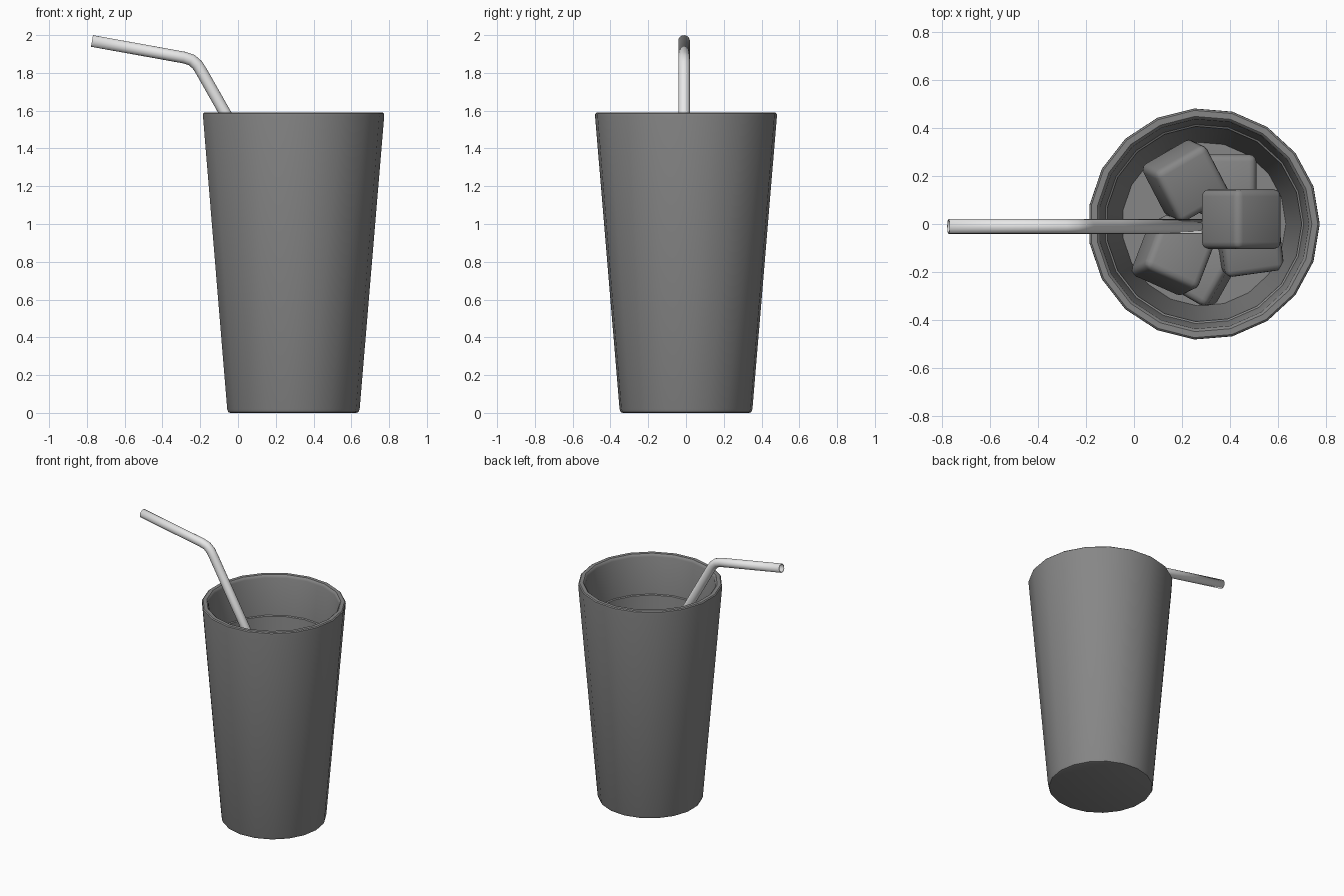
import bpy, bmesh, math
from mathutils import Vector, Euler

if "Cube" in bpy.data.objects:
    bpy.data.objects.remove(bpy.data.objects["Cube"])

CX = 0.291


def mat(name, v):
    m = bpy.data.materials.new(name)
    m.diffuse_color = (v, v, v, 1)
    m.use_nodes = True
    m.node_tree.nodes["Principled BSDF"].inputs["Base Color"].default_value = m.diffuse_color
    return m


glass_grey = mat("glass_grey", 0.24)
straw_white = mat("straw_white", 0.8)


def finish(name, bm, material, angle=40):
    bmesh.ops.recalc_face_normals(bm, faces=bm.faces)
    me = bpy.data.meshes.new(name)
    bm.to_mesh(me)
    bm.free()
    ob = bpy.data.objects.new(name, me)
    bpy.context.collection.objects.link(ob)
    me.materials.append(material)
    bpy.ops.object.select_all(action='DESELECT')
    ob.select_set(True)
    bpy.context.view_layer.objects.active = ob
    bpy.ops.object.shade_smooth_by_angle(angle=math.radians(angle))
    return ob


def bridge(bm, rings):
    for a, b in zip(rings, rings[1:]):
        n = len(a)
        for i in range(n):
            bm.faces.new((a[i], a[(i + 1) % n], b[(i + 1) % n], b[i]))


# Tumbler: 19-sided lathe, rounded foot and lip, drink line inside
profile = [(0.335, 0.0), (0.347, 0.004), (0.353, 0.02), (0.483, 1.57),
           (0.482, 1.584), (0.475, 1.59), (0.45, 1.59), (0.443, 1.584),
           (0.438, 1.57), (0.416, 1.305), (0.408, 1.30), (0.342, 0.47)]
bm = bmesh.new()
N = 19
rings = [[bm.verts.new((CX + r * math.cos(2 * math.pi * i / N),
                        r * math.sin(2 * math.pi * i / N), z)) for i in range(N)]
         for r, z in profile]
bridge(bm, rings)
bm.faces.new(rings[0])
bm.faces.new(rings[-1])
finish("tumbler", bm, glass_grey)

# Bent hollow straw: circle swept along a path in the xz plane
path = [Vector((x, -0.01, z)) for x, z in
        [(-0.773, 1.969), (-0.285, 1.881), (-0.245, 1.868), (-0.215, 1.842),
         (-0.192, 1.805), (-0.07, 1.59), (0.47, 0.64)]]
bm = bmesh.new()
rings = []
for i, p in enumerate(path):
    t = (path[min(i + 1, len(path) - 1)] - path[max(i - 1, 0)]).normalized()
    side = Vector((0, 1, 0))
    up = t.cross(side)
    rings.append([bm.verts.new(p + 0.031 * (math.cos(a) * side + math.sin(a) * up))
                  for a in (2 * math.pi * k / 16 for k in range(16))])
bridge(bm, rings)
straw = finish("straw", bm, straw_white)
sol = straw.modifiers.new("wall", 'SOLIDIFY')
sol.thickness = 0.006
sol.offset = -1


# Ice cubes: bevelled boxes, tilted and stacked (location, rotation in degrees)
cubes = [((0.447, 0.02, 1.03), (0, 40, 0)),
         ((0.215, 0.18, 0.80), (14, 10, 30)),
         ((0.165, -0.13, 0.76), (-14, 12, -24)),
         ((0.385, 0.165, 0.68), (0, 0, 0)),
         ((0.475, -0.07, 0.74), (10, 8, 8)),
         ((0.27, -0.18, 0.61), (5, -8, -30))]
for i, (loc, rot) in enumerate(cubes):
    bm = bmesh.new()
    bmesh.ops.create_cube(bm, size=0.25)
    bmesh.ops.bevel(bm, geom=bm.edges[:], offset=0.03, segments=3,
                    profile=0.5, affect='EDGES')
    ob = finish(f"ice_cube_{i + 1}", bm, glass_grey)
    ob.location = loc
    ob.rotation_euler = Euler([math.radians(a) for a in rot])
